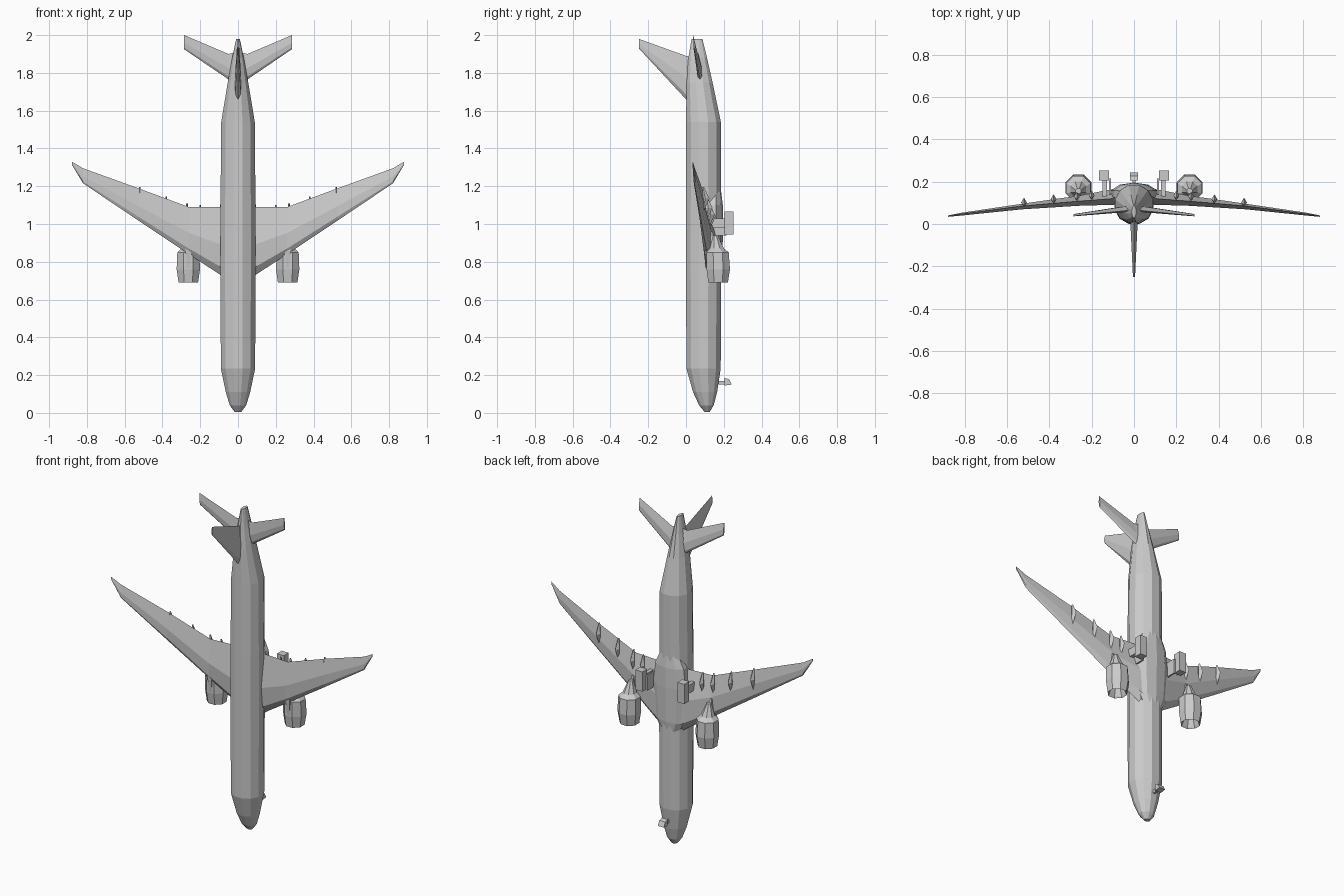
import bpy, bmesh
from math import sin, cos, pi
from mathutils import Vector


def loft(name, rings, mirror=False):
    """Skin a list of equal-length rings, cap both ends, optionally mirror in x."""
    bm = bmesh.new()
    vr = [[bm.verts.new(p) for p in r] for r in rings]
    n = len(vr[0])
    for a, b in zip(vr, vr[1:]):
        for i in range(n):
            bm.faces.new((a[i], a[(i + 1) % n], b[(i + 1) % n], b[i]))
    bm.faces.new(vr[0])
    bm.faces.new(vr[-1])
    bmesh.ops.recalc_face_normals(bm, faces=bm.faces)
    me = bpy.data.meshes.new(name)
    bm.to_mesh(me)
    bm.free()
    ob = bpy.data.objects.new(name, me)
    bpy.context.collection.objects.link(ob)
    if mirror:
        m = ob.modifiers.new("mirror", 'MIRROR')
        m.use_mirror_merge = False
    return ob


def ring(z, cy, rx, ry, cx=0.0, n=10, turn=0.5):
    return [(cx + rx * cos(2 * pi * (i + turn) / n),
             cy + ry * sin(2 * pi * (i + turn) / n), z) for i in range(n)]


def foil(x, z0, z1, y0, y1, t):
    """Six-point aerofoil section in the yz plane, z0 leading, z1 trailing."""
    def at(f, o):
        return (x, y0 + (y1 - y0) * f + o * t, z0 + (z1 - z0) * f)
    return [at(0, 0), at(.12, -.4), at(.45, -.5), at(1, 0), at(.5, .5), at(.12, .4)]


def box(name, x, y, z, mirror=False):
    return loft(name, [[(x[0], y[0], k), (x[1], y[0], k), (x[1], y[1], k), (x[0], y[1], k)]
                       for k in z], mirror)


# Fuselage, nose down
loft("fuselage", [ring(*s, n=12) for s in [
    (0.005, .112, .018, .014), (.04, .108, .045, .04), (.11, .101, .067, .066),
    (.235, .093, .094, .094), (.72, .093, .096, .096), (1.1, .093, .096, .096),
    (1.54, .093, .092, .095), (1.75, .071, .056, .072), (1.88, .062, .032, .051),
    (1.98, .058, .010, .030)]])

# Belly fairing between the wings
loft("belly_fairing", [ring(*s, n=10) for s in [
    (.67, .15, .04, .03), (.77, .142, .10, .05), (.98, .142, .115, .054),
    (1.10, .142, .10, .053), (1.22, .15, .04, .03)]])

# Wings
loft("wing", [foil(*s) for s in [
    (.03, .68, 1.09, .145, .125, .085), (.10, .735, 1.09, .135, .12, .075),
    (.26, .84, 1.09, .112, .108, .048), (.53, 1.02, 1.19, .080, .085, .026),
    (.82, 1.215, 1.295, .045, .047, .013), (.88, 1.315, 1.33, .037, .037, .006)]], True)

# Tailplane and fin
loft("tailplane", [foil(*s) for s in [
    (.01, 1.73, 1.91, .078, .065, .03), (.05, 1.765, 1.90, .074, .062, .027),
    (.285, 1.925, 2.0, .044, .038, .01)]], True)
fin = [foil(*s) for s in [(-.05, 1.62, 1.88, 0, 0, .036), (0, 1.66, 1.89, 0, 0, .034),
                          (.25, 1.93, 1.98, 0, 0, .010)]]
loft("fin", [[(y, -x, z) for x, y, z in r] for r in fin])

# Engines: hollow intake, cowl and exhaust cone
loft("engine", [ring(*s, cx=.263, n=8) for s in [
    (.74, .170, .035, .035), (.70, .170, .050, .050), (.69, .170, .056, .056),
    (.76, .171, .067, .067), (.85, .168, .063, .063), (.87, .164, .040, .040),
    (.94, .155, .014, .014)]], True)
loft("engine_pylon", [[(.263 + sx * w, y, z) for sx, y in
                       ((-1, a), (1, a), (1, b), (-1, b))]
                      for z, w, a, b in [(.76, .006, .11, .15), (.86, .015, .10, .16),
                                         (.96, .006, .10, .14)]], True)

# Flap track fairings under the trailing edges
for i, (x, z, y) in enumerate([(.20, 1.10, .135), (.27, 1.11, .13),
                               (.38, 1.145, .118), (.52, 1.195, .102)]):
    loft(f"flap_fairing_{i + 1}", [ring(*s, cx=x, n=4, turn=0) for s in [
        (z - .13, y - .015, .003, .006), (z - .06, y, .014, .022),
        (z, y - .012, .003, .006)]], True)

# Main landing gear
box("main_wheels", (.118, .165), (.205, .252), (.945, 1.065), True)
box("main_strut", (.128, .150), (.12, .21), (.98, 1.03), True)
box("main_gear_door", (.108, .118), (.14, .215), (.94, 1.03), True)

# Nose gear
box("nose_strut", (-.007, .007), (.15, .21), (.15, .17))
loft("nose_wheels", [[(x, .205, .145), (x, .243, .150), (x, .228, .178), (x, .205, .185)]
                     for x in (-.02, .02)])
